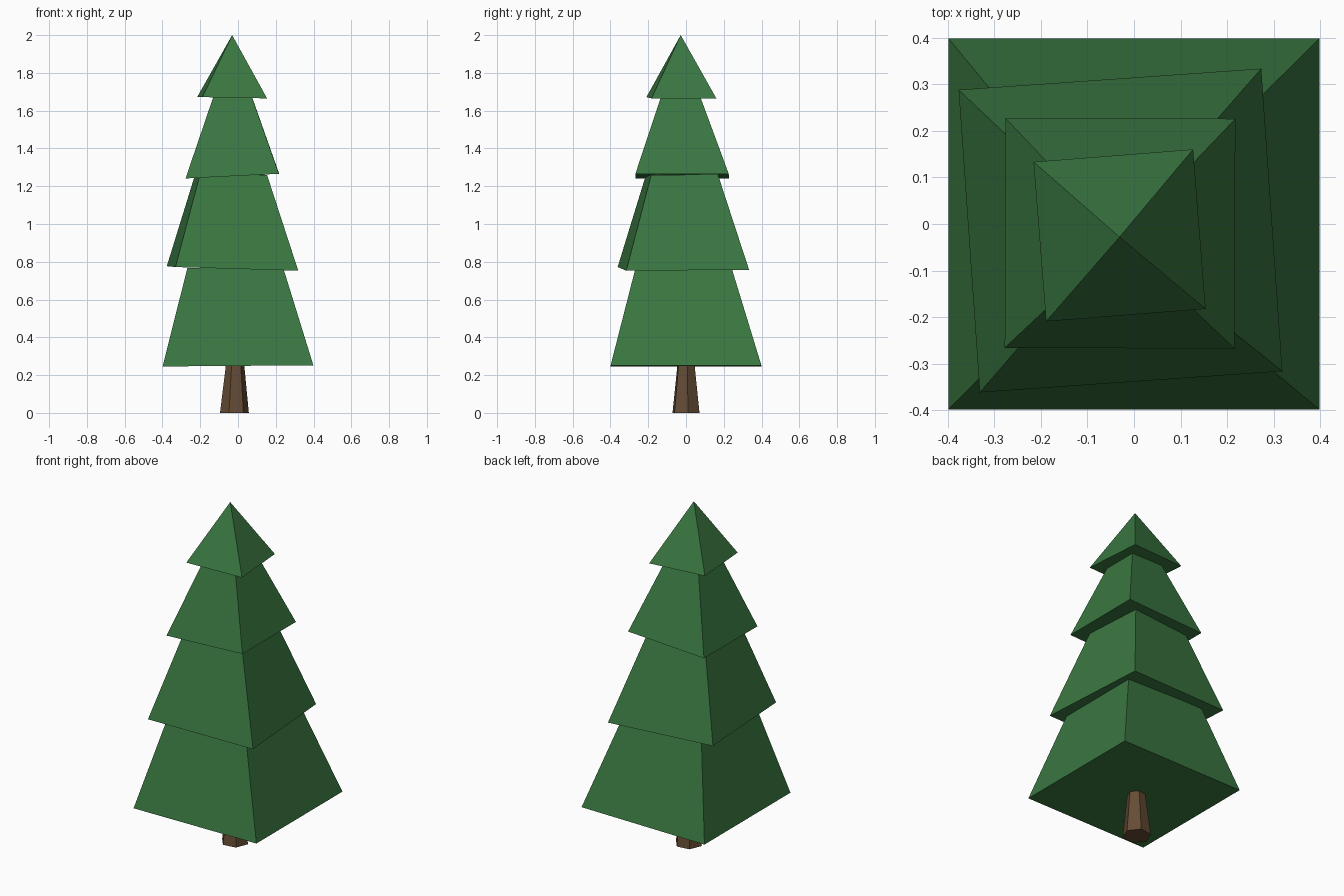
import bpy, math

if "Cube" in bpy.data.objects:
    bpy.data.objects.remove(bpy.data.objects["Cube"])


def material(name, rgb):
    m = bpy.data.materials.new(name)
    m.diffuse_color = (*rgb, 1)
    m.use_nodes = True
    m.node_tree.nodes["Principled BSDF"].inputs["Base Color"].default_value = m.diffuse_color
    return m


green = material("pine green", (0.042, 0.185, 0.053))
brown = material("bark brown", (0.13, 0.072, 0.036))


def ring(sides, radius, rot, centre, z, tilt=(0, 0)):
    """Regular polygon whose plane may lean along x and y."""
    pts = []
    for i in range(sides):
        a = math.radians(rot) + 2 * math.pi * i / sides
        x = centre[0] + radius * math.cos(a)
        y = centre[1] + radius * math.sin(a)
        pts.append((x, y, z + tilt[0] * x + tilt[1] * y))
    return pts


def solid(name, bottom, top, mat):
    """Closed tapered solid; a single top point gives a pyramid."""
    n = len(bottom)
    faces = [tuple(reversed(range(n)))]
    if len(top) == 1:
        faces += [(i, (i + 1) % n, n) for i in range(n)]
    else:
        faces += [(i, (i + 1) % n, n + (i + 1) % n, n + i) for i in range(n)]
        faces.append(tuple(range(n, 2 * n)))
    me = bpy.data.meshes.new(name)
    me.from_pydata(bottom + top, [], faces)
    me.materials.append(mat)
    ob = bpy.data.objects.new(name, me)
    bpy.context.collection.objects.link(ob)


# Trunk
solid("trunk", ring(6, 0.077, 8, (-0.019, 0), 0),
      ring(6, 0.045, 8, (-0.015, 0), 0.29), brown)

# Foliage tiers: half width, rotation, centre, height, tilt, then top half width, centre, height
R2 = math.sqrt(2)
tiers = [
    ("bottom_foliage", 0.399, 0, (0, 0), 0.249, (0.008, 0), 0.253, (-0.015, -0.013), 0.77),
    ("lower_foliage", 0.326, 4, (-0.029, -0.014), 0.764, (-0.03, 0.005), 0.177, (-0.035, -0.02), 1.265),
    ("upper_foliage", 0.247, -0.2, (-0.03, -0.02), 1.255, (0.05, 0), 0.102, (-0.03, -0.028), 1.675),
]
for name, half, rot, c, z, tilt, top_half, top_c, top_z in tiers:
    solid(name, ring(4, half * R2, rot + 45, c, z, tilt),
          ring(4, top_half * R2, rot + 45, top_c, top_z, tilt), green)

# Pointed tip
solid("foliage_tip", ring(4, 0.172 * R2, 49.5, (-0.031, -0.0245), 1.668, (-0.02, 0)),
      [(-0.031, -0.028, 2.0)], green)
